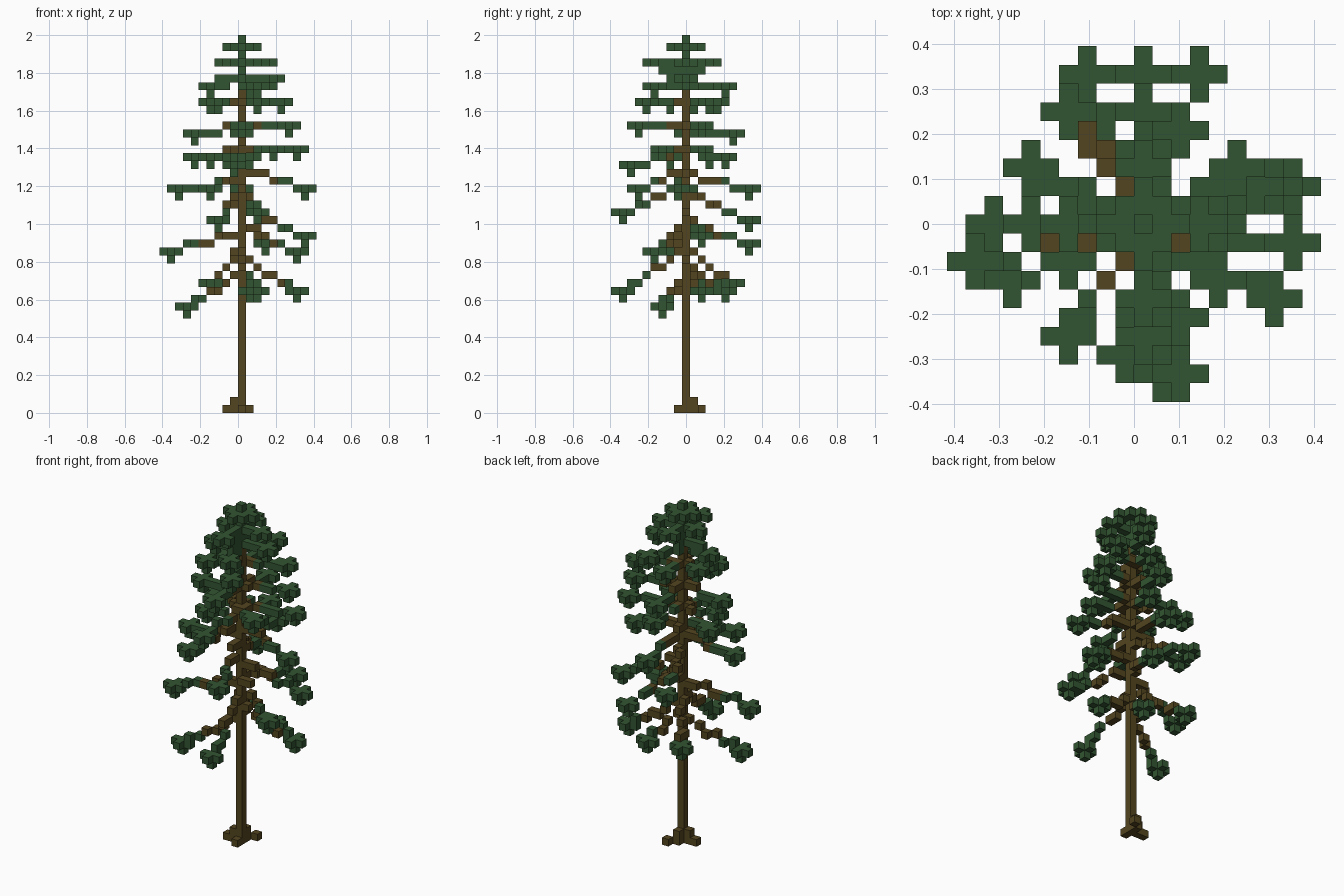
import bpy
import bmesh
from mathutils import Vector

if "Cube" in bpy.data.objects:
    bpy.data.objects.remove(bpy.data.objects["Cube"])

HEIGHT = 48               # height in blocks
SIZE = 2 / HEIGHT         # edge of one block
SIDES = [(1, 0, 0), (-1, 0, 0), (0, 1, 0), (0, -1, 0), (0, 0, 1), (0, 0, -1)]


def make_material(name, colour):
    mat = bpy.data.materials.new(name)
    mat.use_nodes = True
    mat.diffuse_color = colour
    mat.node_tree.nodes["Principled BSDF"].inputs["Base Color"].default_value = colour
    return mat


bark = make_material("brown bark", (0.087, 0.059, 0.014, 1))
needles = make_material("dark green needles", (0.032, 0.091, 0.032, 1))

# Each block position holds the name of the part it belongs to
blocks = {}


def put(part, x, y, z):
    blocks.setdefault((x, y, z), part)


def tuft(x, y, z):
    """Cross of needles with one block hanging below."""
    put("foliage", x, y, z)
    for dx, dy, dz in SIDES:
        if dz <= 0:
            put("foliage", x + dx, y + dy, z + dz)


def branch(x, y, z, drop, bare=0.6):
    """Drooping limb from the trunk to a tuft, bare near the trunk."""
    steps = max(abs(x), abs(y))
    if z >= 30:
        bare = 0.35
    for s in range(1, steps):
        t = s / steps
        height = round(z + drop * (1 - t ** 0.8))
        part = "branches" if t <= bare and z < 41 else "foliage"
        put(part, round(x * t), round(y * t), height)
    tuft(x, y, z)


# Trunk with a green leader on top
for z in range(HEIGHT):
    put("trunk" if z < 42 else "foliage", 0, 0, z)

# Roots
for x, y, z in [(-1, 0, 0), (-2, 0, 0), (0, 1, 0), (1, 2, 0),
                (0, -1, 0), (-1, 0, 1), (0, 1, 1)]:
    put("roots", x, y, z)

# Limbs: tip x, tip y, tip height, droop, bare share
limbs = [
    (-7, -3, 13, 5), (7, 2, 15, 5, 0.72), (1, -8, 15, 6), (-4, 6, 16, 5, 0.85),
    (2, 5, 15, 4), (-9, -2, 20, 3), (7, -4, 20, 4), (3, 8, 21, 3),
    (8, 2, 22, 4), (-3, 8, 24, 4), (2, -8, 25, 4), (-8, 0, 28, 1),
    (8, -1, 28, 3), (0, 8, 28, 2), (-4, -6, 28, 3), (-1, -7, 31, 2),
    (-6, 3, 32, 1), (-4, -2, 32, 1), (1, 5, 32, 1), (7, 2, 33, 0),
    (4, -3, 33, 0), (-6, 0, 35, 1), (0, 6, 35, 1), (6, 2, 36, 0),
    (0, -6, 36, 0), (5, 3, 39, 0), (-4, -2, 39, 0), (-3, 1, 39, 0),
    (2, -5, 39, 0), (0, 4, 39, 0), (-4, 0, 41, 1), (2, 5, 41, 0),
    (1, -4, 41, 0), (4, 0, 42, 0),
]
for limb in limbs:
    branch(*limb)


# Flat whorls near the crown: reach towards +x, -x, +y, -y
def whorl(z, reaches, fan):
    for (dx, dy, _), reach in zip(SIDES, reaches):
        for s in range(1, reach + 1):
            put("foliage", dx * s, dy * s, z)
        if fan:
            for side in (-1, 1):
                s = reach - 1
                put("foliage", dx * s + dy * side, dy * s + dx * side, z)


whorl(46, (2, 2, 2, 2), True)
whorl(44, (4, 3, 4, 5), True)
whorl(43, (0, 0, 2, 3), False)
whorl(42, (2, 3, 1, 2), False)


def build(part, material):
    """Make one object from the exposed faces of its blocks."""
    bm = bmesh.new()
    corners = {}

    def corner(p):
        key = tuple(round(c * 2) for c in p)
        if key not in corners:
            corners[key] = bm.verts.new((p.x * SIZE, p.y * SIZE, p.z * SIZE))
        return corners[key]

    for (x, y, z), owner in blocks.items():
        if owner != part:
            continue
        centre = Vector((x + 0.5, y, z + 0.5))
        for side in SIDES:
            if (x + side[0], y + side[1], z + side[2]) in blocks:
                continue
            n = Vector(side)
            u = Vector((side[1], side[2], side[0]))
            v = n.cross(u)
            ring = [centre + (n + u * a + v * b) / 2
                    for a, b in ((-1, -1), (1, -1), (1, 1), (-1, 1))]
            bm.faces.new([corner(p) for p in ring])
    mesh = bpy.data.meshes.new(part)
    bm.to_mesh(mesh)
    bm.free()
    mesh.materials.append(material)
    bpy.context.collection.objects.link(bpy.data.objects.new(part, mesh))


for part in ("trunk", "roots", "branches"):
    build(part, bark)
build("foliage", needles)
